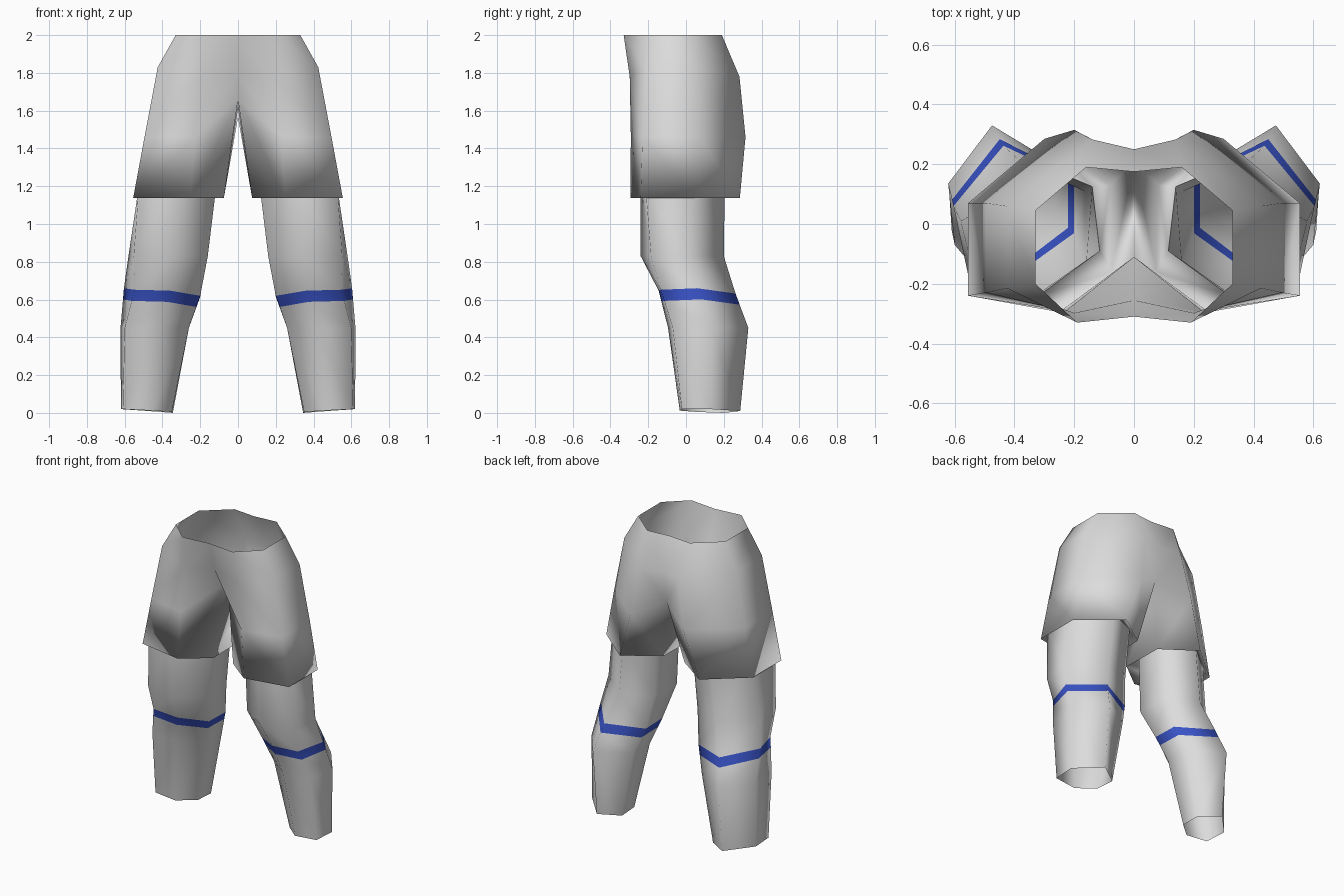
import bpy
import bmesh
from mathutils import Vector

cube = bpy.data.objects.get("Cube")
if cube:
    bpy.data.objects.remove(cube, do_unlink=True)


def make_material(name, rgb):
    mat = bpy.data.materials.new(name)
    mat.use_nodes = True
    colour = (*rgb, 1.0)
    mat.diffuse_color = colour
    mat.node_tree.nodes["Principled BSDF"].inputs["Base Color"].default_value = colour
    return mat


grey = make_material("light grey cloth", (0.72, 0.72, 0.72))
blue = make_material("blue stripe", (0.04, 0.085, 0.56))


def ring(z, points):
    """Six-point section; a point may carry its own height."""
    return [Vector((p[0], p[1], p[2] if len(p) > 2 else z)) for p in points]


# Sections of the left half. Point order: inner front, front, outer front,
# outer back, back, inner back.
waist = ring(2.0, [(0, -.31), (.19, -.33), (.33, -.20), (.33, .045), (.16, .19), (0, .175)])
hips = ring(1.83, [(0, -.255, 1.80), (.20, -.298, 1.78), (.425, -.215), (.425, .06),
                   (.14, .283, 1.78), (0, .25, 1.78)])
crotch = ring(1.46, [(0, -.11, 1.66), (.23, -.292), (.495, -.23), (.495, .07),
                     (.20, .315), (0, .21, 1.565)])
hem = ring(1.137, [(.075, -.16), (.25, -.295), (.555, -.24), (.555, .07), (.30, .285), (.08, .13)])
thigh = ring(1.20, [(.115, -.09), (.32, -.24), (.525, -.215), (.525, .04), (.33, .205), (.14, .125)])
knee = ring(.83, [(.16, -.13), (.33, -.24), (.552, -.185), (.58, .01), (.37, .20), (.165, .11)])
stripe_top = ring(.65, [(.20, -.03, .62), (.36, -.145, .647), (.547, -.133, .652),
                        (.604, .06, .66), (.437, .262, .632), (.20, .15, .615)])
calf = ring(.45, [(.26, .02), (.41, -.095), (.60, -.07), (.622, .135), (.475, .33), (.26, .20)])
ankle = ring(0, [(.35, .06, .005), (.455, -.033, .012), (.61, -.022, .02),
                 (.62, .13, .02), (.475, .287, .01), (.345, .20, 0)])
# Lower edge of the stripe lies on the shin surface
stripe_bottom = [a.lerp(b, .059 / (a.z - b.z)) for a, b in zip(stripe_top, calf)]

sections = [waist, hips, crotch, hem, thigh, knee, stripe_top, stripe_bottom, calf, ankle]

# Skin the sections: open strips around the waist, closed tube down the leg
bm = bmesh.new()
rows = [[bm.verts.new(p) for p in s] for s in sections]
for i, (upper, lower) in enumerate(zip(rows, rows[1:])):
    for j in range(5 if i < 2 else 6):
        k = (j + 1) % 6
        face = bm.faces.new((upper[j], lower[j], lower[k], upper[k]))
        face.smooth = True
        face.material_index = 1 if sections[i] is stripe_top else 0

# Crisp fold where the leg meets the underside of the shorts
fold = rows[4]
for a, b in zip(fold, fold[1:] + fold[:1]):
    bm.edges.get((a, b)).smooth = False

mesh = bpy.data.meshes.new("shorts_and_legs")
bm.to_mesh(mesh)
bm.free()
mesh.materials.append(grey)
mesh.materials.append(blue)
body = bpy.data.objects.new("shorts_and_legs", mesh)
bpy.context.collection.objects.link(body)

# Right half
mirror = body.modifiers.new("mirror", "MIRROR")
mirror.use_axis = (True, False, False)
mirror.use_clip = True
mirror.merge_threshold = 0.001
